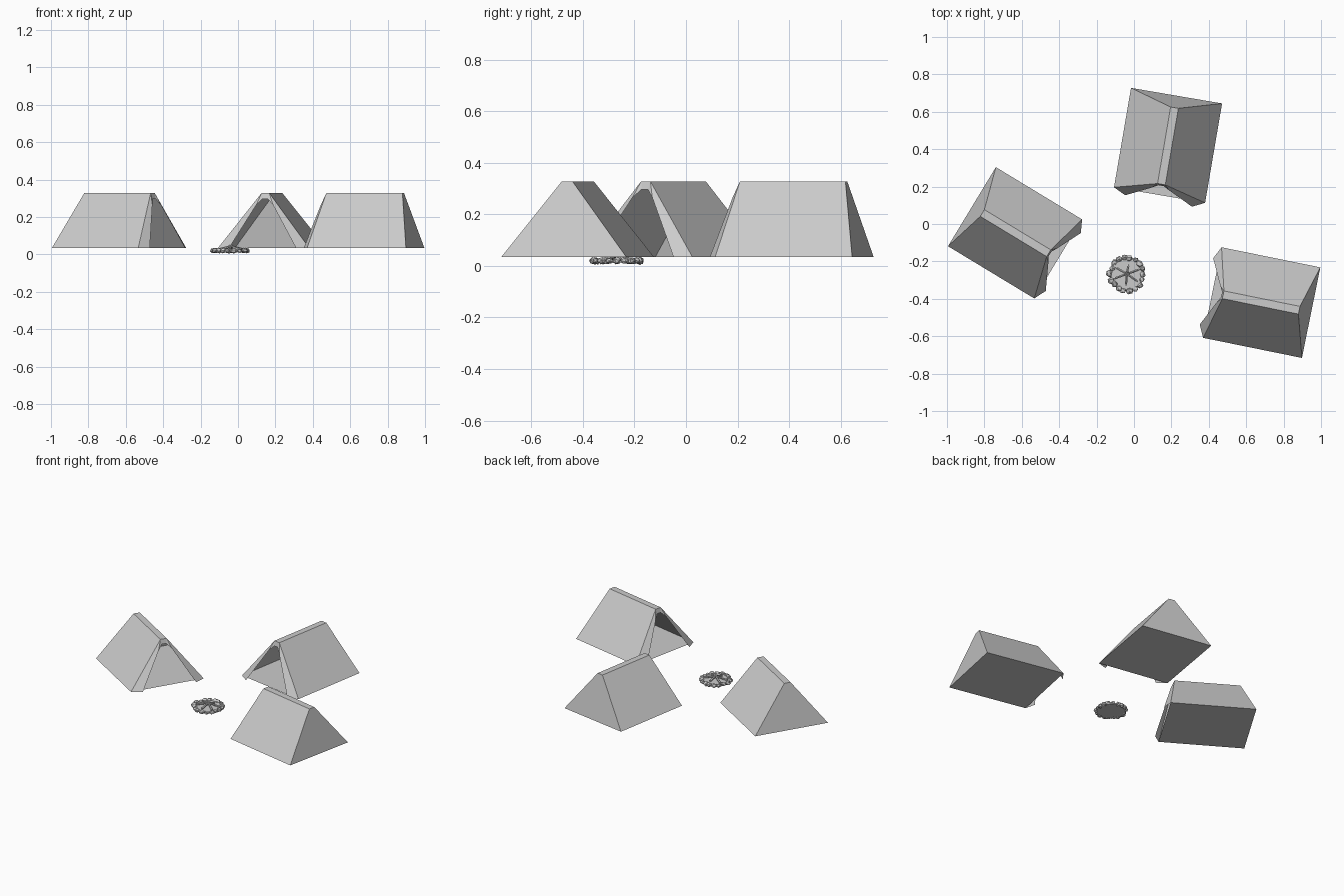
import bpy, bmesh, math, random
from mathutils import Vector, Matrix

if "Cube" in bpy.data.objects:
    bpy.data.objects.remove(bpy.data.objects["Cube"])

random.seed(4)


def make(name, bm):
    bmesh.ops.recalc_face_normals(bm, faces=bm.faces[:])
    me = bpy.data.meshes.new(name)
    bm.to_mesh(me)
    bm.free()
    ob = bpy.data.objects.new(name, me)
    bpy.context.collection.objects.link(ob)
    return ob


# Tent: local +x runs from the back wall to the door, +y is one side
LOW, HIGH, HALF, LENGTH, RIDGE = 0.035, 0.328, 0.247, 0.539, 0.021


def tent(name, x, y, angle):
    bm = bmesh.new()
    sides = []
    for s in (1, -1):
        pts = [(0, s * HALF, LOW), (LENGTH, s * HALF, LOW),          # base corners
               (0.48, s * RIDGE, HIGH), (0.065, s * RIDGE, HIGH),    # ridge ends
               (LENGTH + 0.032, s * 0.181, LOW),                     # flap tip
               (0.505, s * 0.045, 0.265), (0.488, s * 0.014, 0.297)] # door edge
        v = [bm.verts.new(p) for p in pts]
        bm.faces.new(v[:4])                       # sloping wall
        bm.faces.new((v[1], v[4], v[5]))          # door flap
        bm.faces.new((v[1], v[5], v[2]))
        bm.faces.new((v[2], v[5], v[6]))
        sides.append(v)
    a, b = sides
    bm.faces.new((a[3], a[2], b[2], b[3]))        # flat ridge
    bm.faces.new((a[0], a[3], b[3], b[0]))        # back wall
    bm.faces.new((a[0], b[0], b[1], a[1]))        # floor
    bm.faces.new((a[2], a[6], b[6], b[2]))        # above the door
    ob = make(name, bm)
    ob.location = (x, y, 0)
    ob.rotation_euler.z = math.radians(angle)


tent("left_tent", -0.8665, 0.0925, -31.2)
tent("back_tent", 0.2275, 0.686, -99.7)
tent("right_tent", 0.947, -0.474, 168.5)

FIRE = Vector((-0.038, -0.267, 0))

# Ash bed under the fire
bm = bmesh.new()
bmesh.ops.create_cone(bm, cap_ends=True, segments=18, radius1=0.092, radius2=0.085,
                      depth=0.01, matrix=Matrix.Translation(FIRE + Vector((0, 0, 0.017))))
make("ash_bed", bm)

# Ring of rough stones
bm = bmesh.new()
count = 18
for i in range(count):
    a = math.tau * i / count + random.uniform(-0.06, 0.06)
    r = 0.09 + random.uniform(-0.006, 0.006)
    size = random.uniform(0.014, 0.019)
    m = (Matrix.Translation(FIRE + Vector((r * math.cos(a), r * math.sin(a), 0.02)))
         @ Matrix.Rotation(a, 4, 'Z') @ Matrix.Diagonal((1, 1.15, 0.85, 1))
         @ Matrix.Rotation(random.uniform(0, 6), 4, 'X'))
    made = bmesh.ops.create_icosphere(bm, subdivisions=1, radius=size, matrix=m)
    for v in made["verts"]:
        v.co += Vector([random.uniform(-0.002, 0.002) for _ in range(3)])
        v.co.z = max(v.co.z, 0)
make("fire_stones", bm)

# Logs leaning together
bm = bmesh.new()
for deg, length in ((20, 0.075), (80, 0.05), (150, 0.07), (200, 0.075), (265, 0.06), (325, 0.07)):
    d = Vector((math.cos(math.radians(deg)), math.sin(math.radians(deg)), 0))
    start = FIRE + d * length + Vector((0, 0, 0.025))
    end = FIRE - d * 0.012 + Vector((0, 0, 0.046))
    q = (end - start).to_track_quat('Z', 'Y').to_matrix().to_4x4()
    bmesh.ops.create_cone(bm, cap_ends=True, segments=6, radius1=0.007, radius2=0.006,
                          depth=(end - start).length,
                          matrix=Matrix.Translation((start + end) / 2) @ q)
make("fire_logs", bm)
